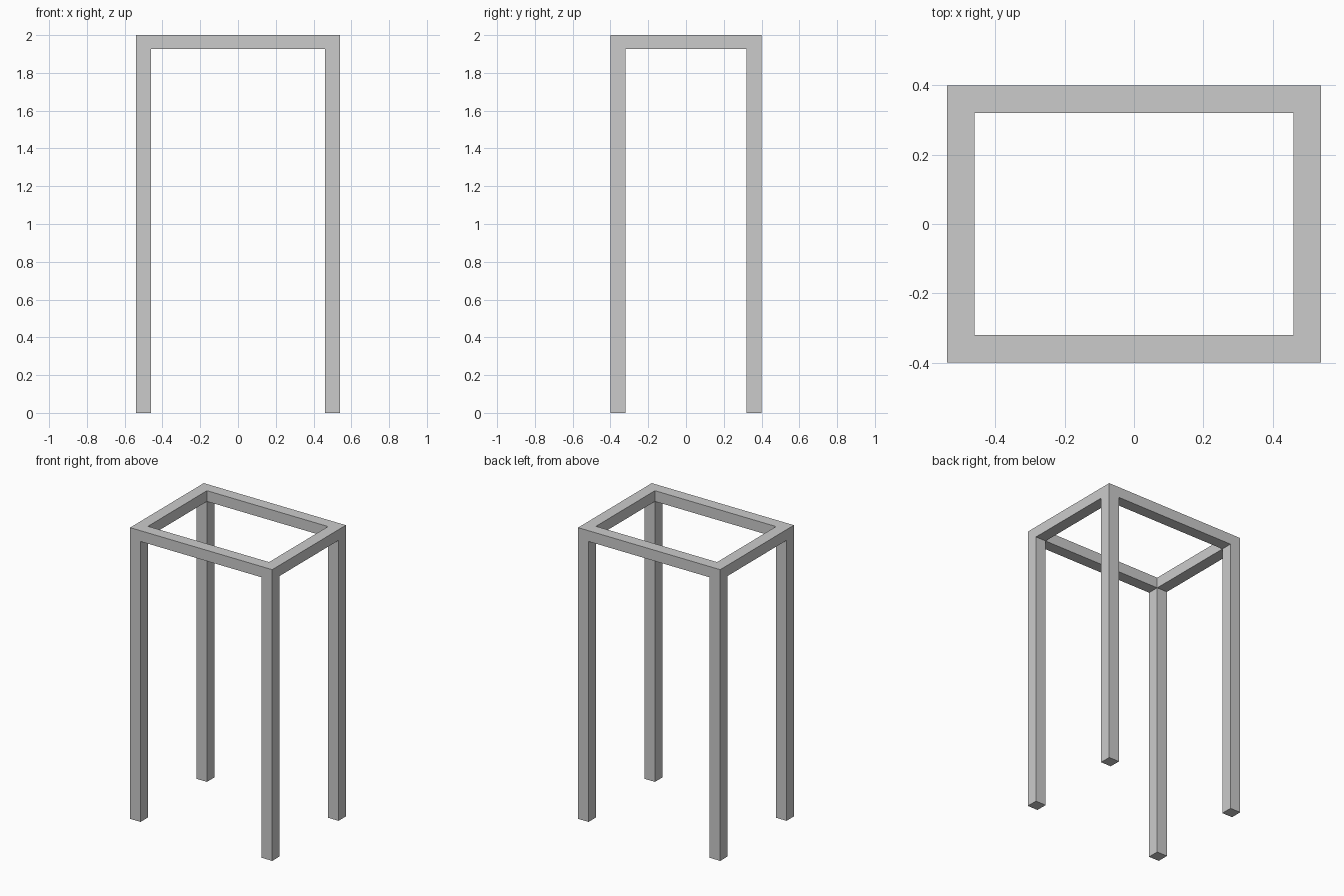
import bpy, bmesh

if "Cube" in bpy.data.objects:
    bpy.data.objects.remove(bpy.data.objects["Cube"])

HX, HY, H = 0.54, 0.40, 2.0    # half width, half depth, height
T, RAIL = 0.08, 0.074          # leg thickness, rail height

xs = (-HX, -HX + T, HX - T, HX)
ys = (-HY, -HY + T, HY - T, HY)

bm = bmesh.new()


def extrude_down(faces, z):
    """Extrude faces and move the new end to height z."""
    res = bmesh.ops.extrude_face_region(bm, geom=faces)["geom"]
    for v in res:
        if isinstance(v, bmesh.types.BMVert):
            v.co.z = z
    return [f for f in res if isinstance(f, bmesh.types.BMFace)]


# Top ring: a 3 x 3 grid without its centre
grid = [[bm.verts.new((x, y, H)) for y in ys] for x in xs]
ring = [bm.faces.new((grid[i][j], grid[i + 1][j], grid[i + 1][j + 1], grid[i][j + 1]))
        for i in range(3) for j in range(3) if (i, j) != (1, 1)]

# Rails: thicken the ring, keeping the upper faces
under = bmesh.ops.extrude_face_region(bm, geom=ring, use_keep_orig=True)["geom"]
for v in under:
    if isinstance(v, bmesh.types.BMVert):
        v.co.z = H - RAIL
under_faces = [f for f in under if isinstance(f, bmesh.types.BMFace)]

# Legs: extend the four corner squares to the floor
corners = [f for f in under_faces
           if abs(f.calc_center_median().x) > HX - T
           and abs(f.calc_center_median().y) > HY - T]
extrude_down(corners, 0.0)

# Merge flat regions and fix normals
bmesh.ops.recalc_face_normals(bm, faces=bm.faces)

mesh = bpy.data.meshes.new("table_frame")
bm.to_mesh(mesh)
bm.free()
frame = bpy.data.objects.new("table_frame", mesh)
bpy.context.collection.objects.link(frame)
